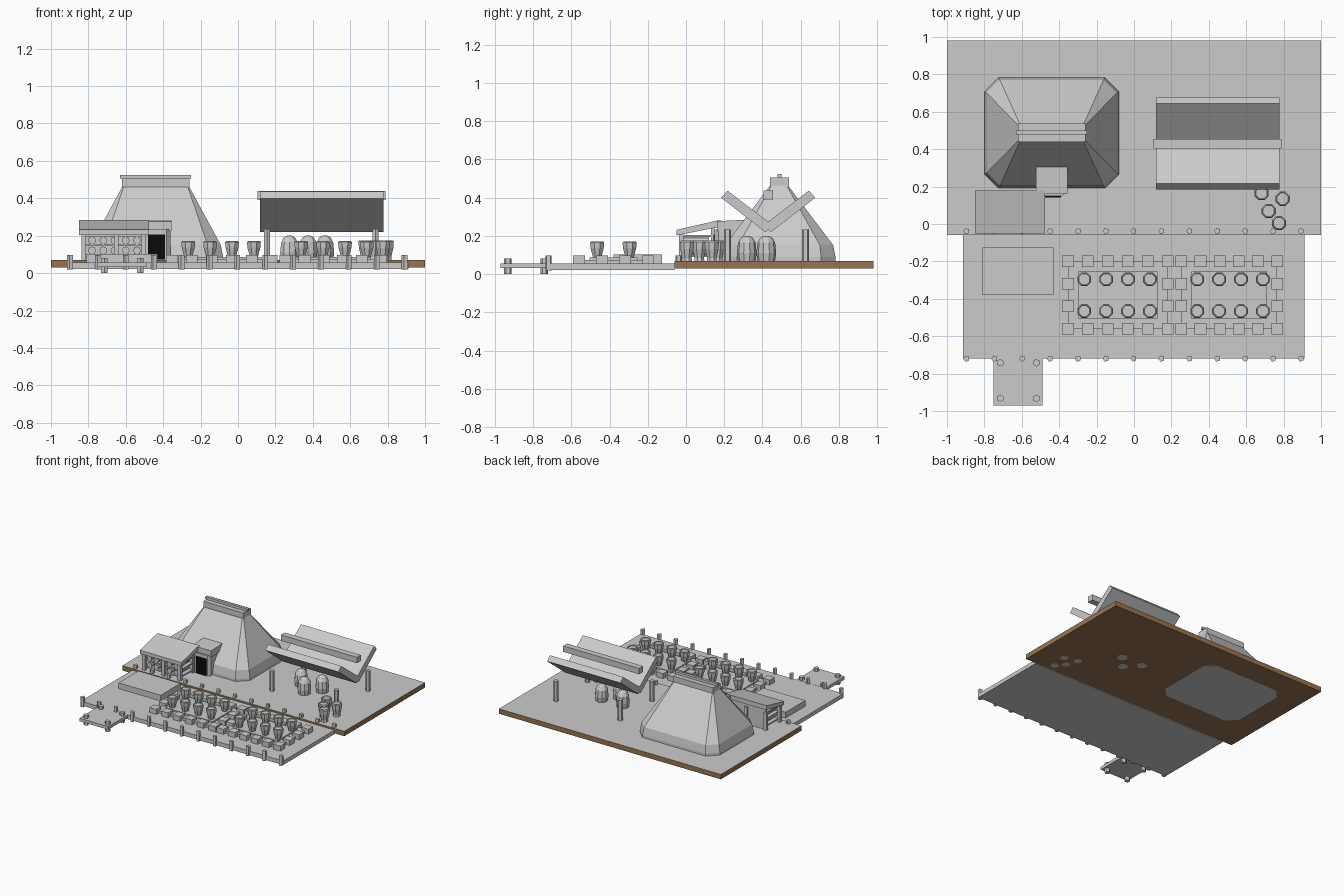
import bpy, bmesh, math

if "Cube" in bpy.data.objects:
    bpy.data.objects.remove(bpy.data.objects["Cube"], do_unlink=True)


def material(name, rgb):
    m = bpy.data.materials.new(name)
    m.use_nodes = True
    m.diffuse_color = (*rgb, 1)
    m.node_tree.nodes["Principled BSDF"].inputs["Base Color"].default_value = (*rgb, 1)
    return m


GREY = material("plain grey", (0.6, 0.6, 0.6))
BROWN = material("earth brown", (0.31, 0.175, 0.085))
BLACK = material("doorway black", (0.003, 0.003, 0.003))


def finish(name, bm, mat=GREY):
    bmesh.ops.recalc_face_normals(bm, faces=bm.faces)
    me = bpy.data.meshes.new(name)
    bm.to_mesh(me)
    bm.free()
    me.materials.append(mat)
    ob = bpy.data.objects.new(name, me)
    bpy.context.collection.objects.link(ob)
    return ob


def loft(name, rings, mat=GREY):
    """Skin a stack of equal-length point rings and close both ends."""
    bm = bmesh.new()
    rows = [[bm.verts.new(p) for p in ring] for ring in rings]
    n = len(rows[0])
    for a, b in zip(rows, rows[1:]):
        for i in range(n):
            j = (i + 1) % n
            bm.faces.new((a[i], a[j], b[j], b[i]))
    bm.faces.new(rows[0])
    bm.faces.new(rows[-1])
    return finish(name, bm, mat)


def box(name, x, y, z, mat=GREY):
    ring = [(x[0], y[0]), (x[1], y[0]), (x[1], y[1]), (x[0], y[1])]
    return loft(name, [[(a, b, h) for a, b in ring] for h in z], mat)


def turned(name, x, y, profile, sides=8):
    """Faceted lathe shape from (radius, height) pairs."""
    turns = [2 * math.pi * (i + 0.5) / sides for i in range(sides)]
    return loft(name, [[(x + r * math.cos(t), y + r * math.sin(t), h) for t in turns]
                       for r, h in profile])


def prism(name, x, outline, mat=GREY):
    """Extrude a (y, z) outline along x."""
    return loft(name, [[(a, y, z) for y, z in outline] for a in x], mat)


def chamfered(cx, cy, hx, hy, c, z):
    """Rectangle ring with cut corners."""
    pts = []
    for sx, sy in ((1, 1), (-1, 1), (-1, -1), (1, -1)):
        pair = [(sx * hx, sy * (hy - c)), (sx * (hx - c), sy * hy)]
        pts += pair if sx * sy > 0 else pair[::-1]
    return [(cx + a, cy + b, z) for a, b in pts]


# Ground slab with a grey top
BASE = 0.029
slab = box("ground_slab", (-1, 1), (-0.06, 0.98), (0.03, 0.07), BROWN)
slab.data.materials.append(GREY)
for f in slab.data.polygons:
    f.material_index = int(f.normal.z > 0.5)

# Dock, pier and their posts
box("dock", (-0.913, 0.911), (-0.72, -0.06), (0.023, 0.056))
box("pier", (-0.75, -0.49), (-0.97, -0.72), (0.032, 0.057))
for i in range(13):
    for y, bottom in ((-0.72, 0.018), (-0.038, 0.045)):
        turned("dock_post", -0.896 + i * 0.149, y, [(0.017, bottom), (0.017, 0.097)], 5)
for x in (-0.715, -0.522):
    for y in (-0.932, -0.742):
        turned("pier_post", x, y, [(0.02, 0), (0.02, 0.082)], 6)

# Great house: low wall, steep hipped roof, ridge cap
HX, HY = -0.44, 0.487
loft("great_house", [chamfered(HX, HY, *r) for r in (
    (0.36, 0.295, 0.075, BASE), (0.36, 0.295, 0.075, 0.09), (0.347, 0.283, 0.07, 0.152),
    (0.18, 0.05, 0.008, 0.46))])
box("ridge_cap", (HX - 0.18, HX + 0.18), (0.44, 0.538), (0.45, 0.505))
box("ridge_beam", (HX - 0.19, HX + 0.19), (0.478, 0.5), (0.505, 0.525))

# House entrance
loft("entrance_body", [chamfered(-0.437, 0.24, 0.075, 0.09, 0.02, z) for z in (0.07, 0.235)])
prism("entrance_roof", (-0.525, -0.355),
      [(0.162, 0.225), (0.312, 0.23), (0.312, 0.285), (0.162, 0.277)])
box("door", (-0.48, -0.39), (0.143, 0.15), (0.072, 0.207), BLACK)

# Open stall with lean-to roof, shelves and stored jars
prism("stall_roof", (-0.85, -0.475),
      [(-0.05, 0.203), (0.18, 0.248), (0.18, 0.284), (-0.05, 0.232)])
box("stall_back", (-0.82, -0.5), (0.13, 0.15), (0.07, 0.25))
for x in (-0.825, -0.65, -0.505):
    for y in (-0.025, 0.15):
        box("stall_post", (x - 0.012, x + 0.012), (y - 0.012, y + 0.012), (0.07, 0.215))
for z in (0.09, 0.145, 0.195):
    box("stall_shelf", (-0.82, -0.5), (-0.02, 0.13), (z, z + 0.01))
for z in (0.121, 0.175):
    for i in range(5):
        x = -0.78 + i * 0.06
        ring = [(x + 0.021 * math.cos(t * math.pi / 4), z + 0.021 * math.sin(t * math.pi / 4))
                for t in range(8)]
        loft("stored_jar", [[(a, y, b) for a, b in ring] for y in (-0.025, 0.12)])

# Shelter: four posts, V-shaped roof and a loose beam above
for x in (0.155, 0.735):
    for y in (0.217, 0.625):
        turned("shelter_post", x, y, [(0.019, 0.07), (0.019, 0.235)], 6)
MID = 0.43
for side in (-1, 1):
    prism("shelter_roof_panel", (0.117, 0.777),
          [(MID + side * a, z) for a, z in
           ((-0.025, 0.255), (0.015, 0.22), (0.246, 0.4), (0.213, 0.437))])
box("shelter_beam", (0.103, 0.788), (0.405, 0.455), (0.39, 0.438))

# Domed baskets below the shelter, sunk through the ground
for x, y in ((0.275, 0.42), (0.375, 0.318), (0.465, 0.42)):
    turned("domed_basket", x, y, [(0.04, BASE), (0.052, 0.11), (0.046, 0.165),
                                  (0.032, 0.19), (0.014, 0.2)], 10)


def pot(x, y, z, height, radius):
    """Tapered pot with a hollow rim."""
    turned("pot", x, y, [(radius * r, z + height * h) for r, h in (
        (0.55, 0), (0.93, 0.6), (1, 0.94), (0.85, 1), (0.78, 0.92))])


# Larger pots standing at the edge of the ground
for x, y in ((0.682, 0.165), (0.795, 0.135), (0.72, 0.07), (0.775, 0.005)):
    pot(x, y, 0.07, 0.105, 0.041)
    turned("pot_foot", x, y, [(0.032, BASE), (0.026, 0.09)])

# Two dock beds edged with blocks, each with two rows of pots
for left, right, first in ((-0.353, 0.18, -0.266), (0.253, 0.765, 0.338)):
    box("bed_base", (left, right), (-0.56, -0.2), (0.05, 0.074))
    box("bed_soil", (left + 0.055, right - 0.055), (-0.505, -0.255), (0.06, 0.086))
    step = (right - left) / 5
    blocks = [(left + i * step, y) for i in range(6) for y in (-0.2, -0.56)]
    blocks += [(x, y) for x in (left, right) for y in (-0.32, -0.44)]
    for x, y in blocks:
        box("bed_block", (x - 0.031, x + 0.031), (y - 0.031, y + 0.031), (0.05, 0.097))
    for i in range(4):
        for y in (-0.295, -0.465):
            pot(first + i * 0.117, y, 0.083, 0.088, 0.04)

# Low platform
box("platform", (-0.81, -0.43), (-0.38, -0.125), (0.05, 0.103))
